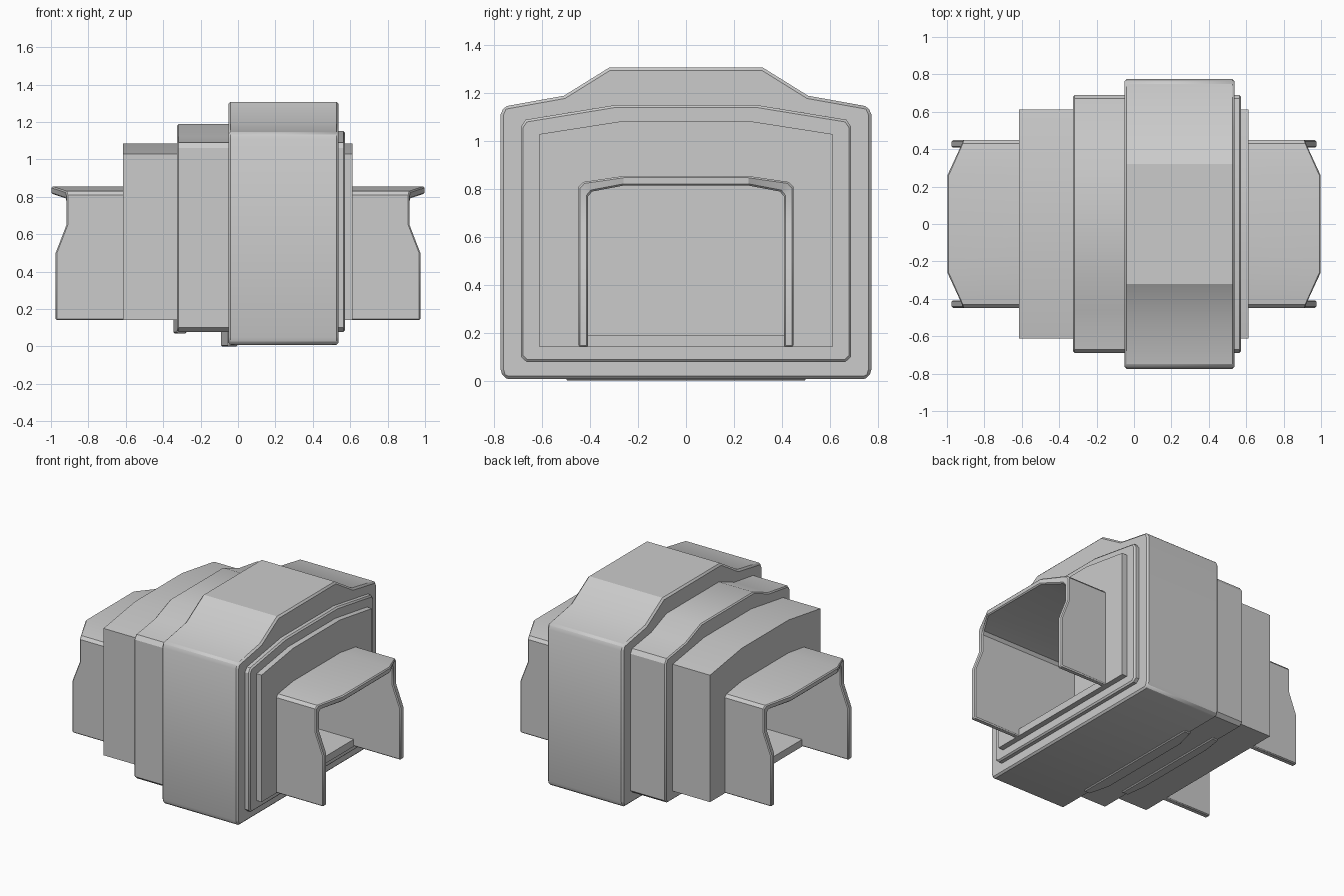
import bpy, bmesh

if "Cube" in bpy.data.objects:
    bpy.data.objects.remove(bpy.data.objects["Cube"])


def mirrored(half):
    """Close a +y half profile (bottom to top) into a full loop."""
    return half + [(-y, z) for y, z in reversed(half)]


def mesh_object(name, bm):
    bmesh.ops.recalc_face_normals(bm, faces=bm.faces)
    me = bpy.data.meshes.new(name)
    bm.to_mesh(me)
    bm.free()
    ob = bpy.data.objects.new(name, me)
    bpy.context.collection.objects.link(ob)
    return ob


def prism(name, half, x0, x1, bevel=0.0):
    """Extrude a y-z profile along x."""
    bm = bmesh.new()
    face = bm.faces.new([bm.verts.new((x0, y, z)) for y, z in mirrored(half)])
    ext = bmesh.ops.extrude_face_region(bm, geom=[face])
    verts = [v for v in ext["geom"] if isinstance(v, bmesh.types.BMVert)]
    bmesh.ops.translate(bm, verts=verts, vec=(x1 - x0, 0, 0))
    ob = mesh_object(name, bm)
    if bevel:
        add_bevel(ob, bevel)
    return ob


def add_bevel(ob, width):
    mod = ob.modifiers.new("edge_bevel", "BEVEL")
    mod.width = width
    mod.segments = 1
    mod.limit_method = "ANGLE"
    mod.angle_limit = 0.9


def smooth(ob, angle=0.45):
    bpy.ops.object.select_all(action="DESELECT")
    ob.select_set(True)
    bpy.context.view_layer.objects.active = ob
    bpy.ops.object.shade_smooth_by_angle(angle=angle)


# Half profiles (y, z), bottom to top
OUTER = [(0.745, 0.008), (0.765, 0.016), (0.775, 0.05), (0.775, 1.11),
         (0.76, 1.145), (0.51, 1.19), (0.32, 1.308)]
MID_RIGHT = [(0.665, 0.078), (0.69, 0.10), (0.69, 1.06), (0.67, 1.09), (0.29, 1.152)]
MID_LEFT = [(0.665, 0.078), (0.69, 0.10), (0.69, 1.06), (0.67, 1.09),
            (0.46, 1.122), (0.29, 1.19)]
INNER = [(0.612, 0.14), (0.612, 1.03), (0.26, 1.085)]
OPENING = [(0.43, 0.19), (0.43, 0.80), (0.26, 0.833)]

# Nested body shells
shells = [
    prism("outer_shell", OUTER, -0.052, 0.538, 0.012),
    prism("middle_shell_left", MID_LEFT, -0.325, 0.2, 0.008),
    prism("middle_shell_right", MID_RIGHT, 0.2, 0.573, 0.01),
    prism("inner_body", INNER, -0.615, 0.612),
]

# Passage openings cut from both ends, leaving a wall in the middle
for side, (x0, x1) in {"left": (-1.2, -0.15), "right": (0.15, 1.2)}.items():
    cutter = prism("passage_cutter_" + side, OPENING, x0, x1)
    cutter.hide_render = True
    cutter.display_type = "WIRE"
    for ob in shells:
        mod = ob.modifiers.new("passage_" + side, "BOOLEAN")
        mod.operation = "DIFFERENCE"
        mod.solver = "EXACT"
        mod.object = cutter
for ob in shells:
    smooth(ob)


# Open-bottomed passage hoods with shaped end edges: (y, z, end x)
HOOD = [(0.448, 0.14, 0.975), (0.448, 0.50, 0.975), (0.448, 0.65, 0.917),
        (0.448, 0.81, 0.917), (0.43, 0.83, 0.922), (0.26, 0.855, 0.998)]
HOOD += [(-y, z, x) for y, z, x in reversed(HOOD)]
for side, s in (("left", -1), ("right", 1)):
    bm = bmesh.new()
    # outer and inner skins, joined by rims
    skins = []
    for k_y, dz in ((1.0, 0.0), (0.912, -0.04)):
        skins.append([[bm.verts.new((s * x, y * (k_y if abs(y) > 0.3 else 1),
                                     z + (dz if z > 0.7 else 0)))
                       for x in (0.145, end)] for y, z, end in HOOD])
    out, inn = skins
    for i in range(len(HOOD) - 1):
        for skin in skins:
            bm.faces.new((skin[i][0], skin[i][1], skin[i + 1][1], skin[i + 1][0]))
        for e in (0, 1):
            bm.faces.new((out[i][e], out[i + 1][e], inn[i + 1][e], inn[i][e]))
    for i in (0, -1):
        bm.faces.new((out[i][0], out[i][1], inn[i][1], inn[i][0]))
    hood = mesh_object("passage_hood_" + side, bm)
    add_bevel(hood, 0.007)
    smooth(hood)


# Small lips under the left edge of the two larger shells
def lip(name, x, depth, half_y, z0, z1):
    bm = bmesh.new()
    outline = [(x + 0.05, -half_y - 0.15), (x, -half_y - 0.15), (x - depth, -half_y),
               (x - depth, half_y), (x, half_y + 0.15), (x + 0.05, half_y + 0.15)]
    rings = [[bm.verts.new((px, py, z)) for px, py in outline] for z in (z0, z1)]
    for ring in rings:
        bm.faces.new(ring)
    for i in range(6):
        j = (i + 1) % 6
        bm.faces.new((rings[0][i], rings[0][j], rings[1][j], rings[1][i]))
    add_bevel(mesh_object(name, bm), 0.006)


lip("outer_shell_lip", -0.052, 0.038, 0.35, 0.0, 0.09)
lip("middle_shell_lip", -0.325, 0.02, 0.3, 0.07, 0.15)
